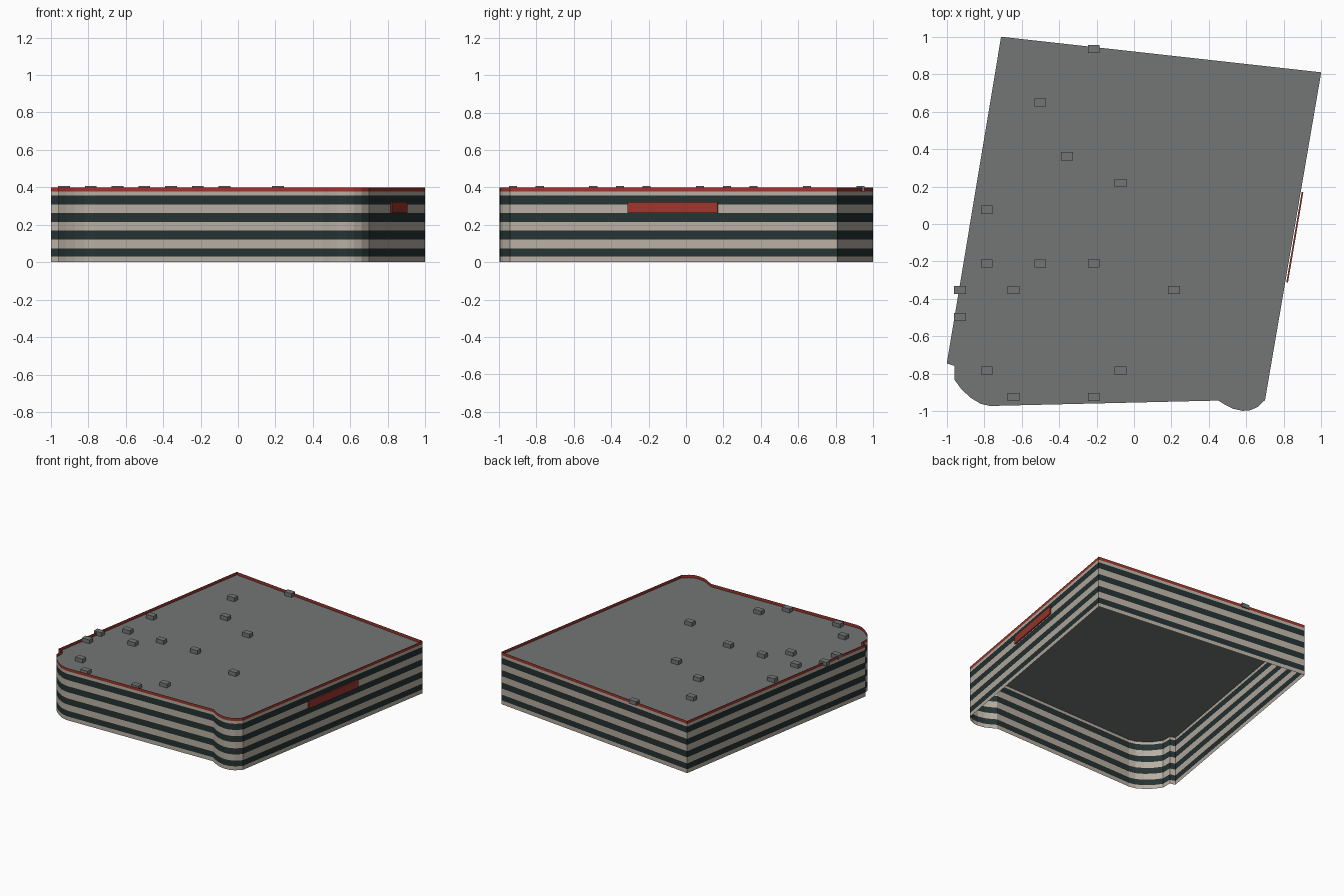
import bpy, bmesh
from mathutils import Vector, Matrix

cube = bpy.data.objects.get("Cube")
if cube:
    bpy.data.objects.remove(cube, do_unlink=True)


def material(name, r, g, b):
    m = bpy.data.materials.new(name)
    m.use_nodes = True
    m.diffuse_color = (r, g, b, 1)
    m.node_tree.nodes["Principled BSDF"].inputs["Base Color"].default_value = (r, g, b, 1)
    return m


CREAM = material("cream_stone", 0.48, 0.43, 0.365)
DARK = material("dark_glass", 0.019, 0.032, 0.032)
RED = material("red_trim", 0.33, 0.038, 0.026)
GREY = material("roof_grey", 0.175, 0.182, 0.18)


def make_object(name, bm, *mats):
    mesh = bpy.data.meshes.new(name)
    bm.to_mesh(mesh)
    bm.free()
    for m in mats:
        mesh.materials.append(m)
    obj = bpy.data.objects.new(name, mesh)
    bpy.context.collection.objects.link(obj)
    return obj


def box(name, mat, centre, size, turn=None):
    bm = bmesh.new()
    bmesh.ops.create_cube(bm, size=1)
    place = Matrix.Translation(centre) @ (turn or Matrix()) @ Matrix.Diagonal((*size, 1))
    bmesh.ops.transform(bm, matrix=place, verts=bm.verts)
    return make_object(name, bm, mat)


# Footprint, counter-clockwise from the back left corner
outline = [(1, 0.81), (-0.71, 1), (-1, -0.745), (-0.96, -0.757), (-0.96, -0.83),
           (-0.92, -0.885), (-0.87, -0.93), (-0.82, -0.96), (-0.77, -0.972),
           (0.45, -0.943), (0.49, -0.968), (0.53, -0.987), (0.58, -0.998),
           (0.62, -0.995), (0.66, -0.978), (0.7, -0.94)]
ROOF_Z = 0.377

# Striped walls: thin open shell, alternating bands with a red parapet on top
levels = [0, 0.03, 0.074, 0.121, 0.168, 0.216, 0.262, 0.309, 0.356, ROOF_Z, 0.4]
bm = bmesh.new()
rings = [[bm.verts.new((x, y, z)) for x, y in outline] for z in levels]
for band, (low, high) in enumerate(zip(rings, rings[1:])):
    for i in range(len(outline)):
        j = (i + 1) % len(outline)
        face = bm.faces.new((low[i], low[j], high[j], high[i]))
        face.material_index = 2 if band == len(levels) - 2 else band % 2
make_object("striped_walls", bm, CREAM, DARK, RED)

# Flat roof deck
bm = bmesh.new()
bm.faces.new([bm.verts.new((x, y, ROOF_Z)) for x, y in outline])
make_object("roof_deck", bm, GREY)

# Rooftop units on a regular grid
cells = [(5, 13), (3, 11), (4, 9), (6, 8), (1, 7), (1, 5), (3, 5), (5, 5),
         (0, 4), (2, 4), (8, 4), (0, 3), (1, 1), (6, 1), (2, 0), (5, 0)]
for i, j in cells:
    box("rooftop_unit", GREY, (-0.93 + 0.143 * i, -0.925 + 0.143 * j, ROOF_Z + 0.015),
        (0.063, 0.043, 0.03))

# Sign panel standing just off the left wall
start, end = Vector((0.818, -0.312, 0.292)), Vector((0.9, 0.17, 0.292))
along = end - start
turn = along.to_track_quat('Y', 'Z').to_matrix().to_4x4()
box("sign_panel", RED, (start + end) / 2, (0.009, along.length, 0.06), turn)
